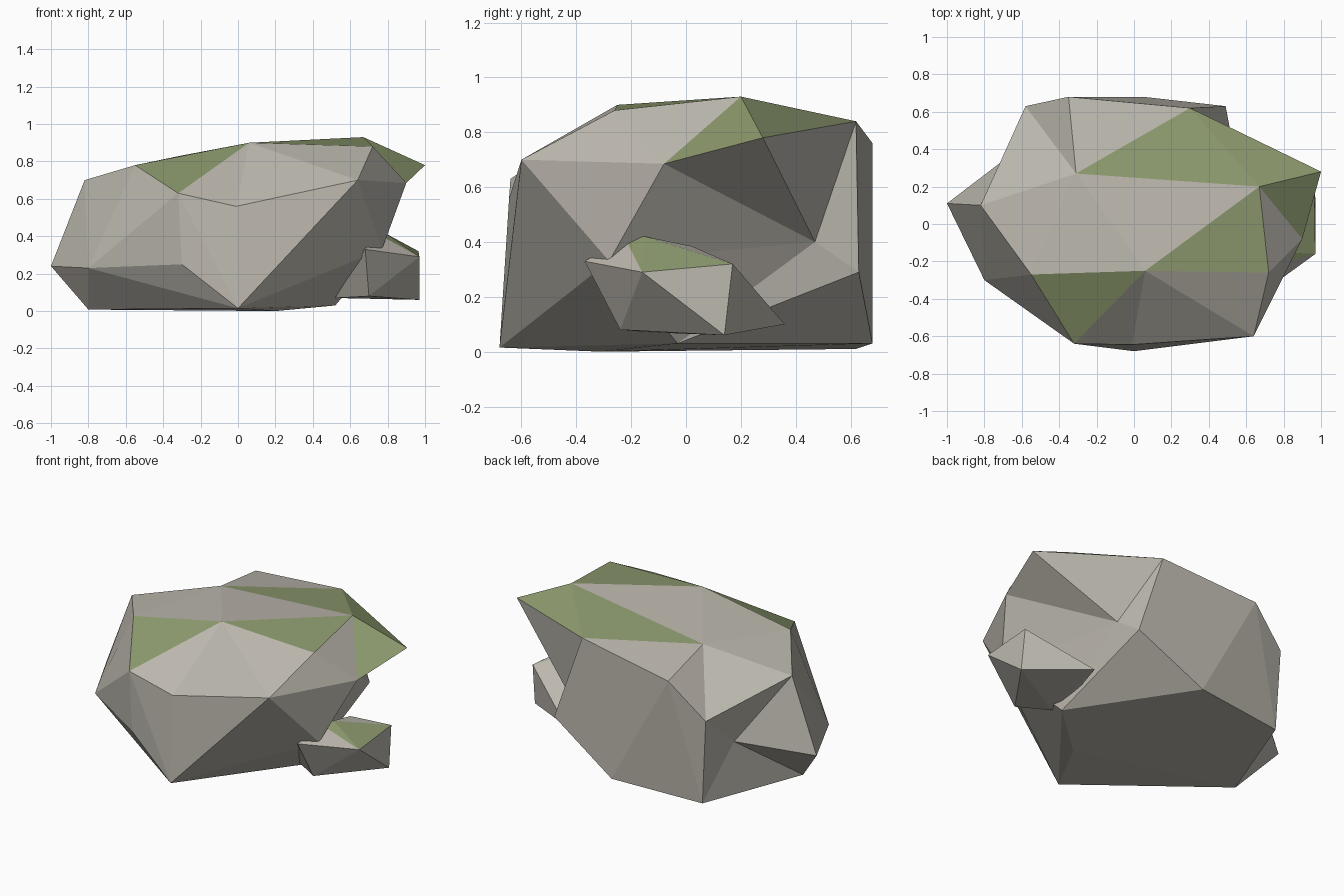
import bpy, bmesh
from mathutils import Vector

if "Cube" in bpy.data.objects:
    bpy.data.objects.remove(bpy.data.objects["Cube"])


def material(name, color):
    m = bpy.data.materials.new(name)
    m.diffuse_color = (*color, 1)
    m.use_nodes = True
    m.node_tree.nodes["Principled BSDF"].inputs["Base Color"].default_value = m.diffuse_color
    return m


STONE = material("stone", (0.50, 0.475, 0.42))
MOSS = material("moss", (0.27, 0.33, 0.16))


def rock(name, points, moss, flips=(), dents=None):
    """Faceted hull through named corners; flips turn edges (creases), dents pull
    corners inwards, moss lists mossy patches."""
    bm = bmesh.new()
    tag = bm.verts.layers.int.new("tag")
    names = list(points)
    for i, n in enumerate(names):
        v = bm.verts.new(points[n])
        v[tag] = i
    bmesh.ops.convex_hull(bm, input=bm.verts[:])
    bmesh.ops.delete(bm, geom=[v for v in bm.verts if not v.link_faces], context='VERTS')
    vert = {names[v[tag]]: v for v in bm.verts}
    # turn shared edges so the creases run the right way
    for a, b in flips:
        if a in vert and b in vert:
            e = bm.edges.get((vert[a], vert[b]))
            if e and len(e.link_faces) == 2:
                bmesh.utils.edge_rotate(e, False)
    for n, co in (dents or {}).items():
        vert[n].co = Vector(co)
    bmesh.ops.recalc_face_normals(bm, faces=bm.faces[:])
    for f in bm.faces:
        corners = {names[v[tag]] for v in f.verts}
        f.material_index = int(any(corners <= set(p) for p in moss))
        f.smooth = False
    me = bpy.data.meshes.new(name)
    bm.to_mesh(me)
    bm.free()
    me.materials.append(STONE)
    me.materials.append(MOSS)
    ob = bpy.data.objects.new(name, me)
    bpy.context.collection.objects.link(ob)
    return ob


# Large boulder
boulder = {
    # crown
    "E": (0.06, -0.25, 0.90), "J": (0.67, 0.20, 0.93), "I": (0.72, -0.26, 0.88),
    "Y": (-0.31, 0.27, 0.83), "C": (-0.55, -0.27, 0.78), "Q": (0.30, 0.62, 0.84),
    "K": (1.00, 0.28, 0.78), "R": (-0.35, 0.68, 0.76),
    # flanks
    "B": (-0.82, 0.10, 0.70), "D": (-0.32, -0.64, 0.63), "F": (-0.01, -0.645, 0.56),
    "H": (0.64, -0.60, 0.70), "L": (0.90, -0.08, 0.685), "X": (-0.58, 0.63, 0.545),
    "A": (-1.00, 0.11, 0.24), "M": (-0.80, -0.30, 0.23), "N": (-0.30, -0.64, 0.25),
    "U": (0.77, -0.28, 0.33), "T": (0.49, 0.63, 0.29),
    "S": (0.80, 0.50, 0.40), "O": (-0.86, 0.48, 0.34),
    # base
    "G": (0.0, -0.68, 0.015), "P": (-0.80, -0.04, 0.008), "Z": (-0.55, 0.62, 0.01),
    "W": (0.05, 0.68, 0.03), "V": (0.52, -0.03, 0.03), "b": (0.20, -0.31, 0.0),
}
rock("boulder", boulder, ["YQJK", "EJI", "ECD", "JKL"],
     ["HK", "IK", "DH", "RB", "SW", "KU", "NF", "ZA", "XA"],
     {"S": (0.52, 0.47, 0.40), "O": (-0.62, 0.40, 0.34)})

# Small stone tucked under the overhang
stone = {
    "a": (0.68, -0.37, 0.33), "b": (0.97, -0.16, 0.29), "c": (0.965, 0.17, 0.32),
    "d": (0.97, 0.14, 0.06), "e": (0.70, -0.24, 0.08), "f": (0.60, 0.36, 0.10),
    "g": (0.78, -0.15, 0.42), "h": (0.75, -0.22, 0.41), "i": (0.66, -0.28, 0.36),
    "k": (0.78, 0.02, 0.385), "m": (0.52, -0.12, 0.07), "n": (0.52, 0.15, 0.12),
}
rock("small_stone", stone, ["ghbc"])
